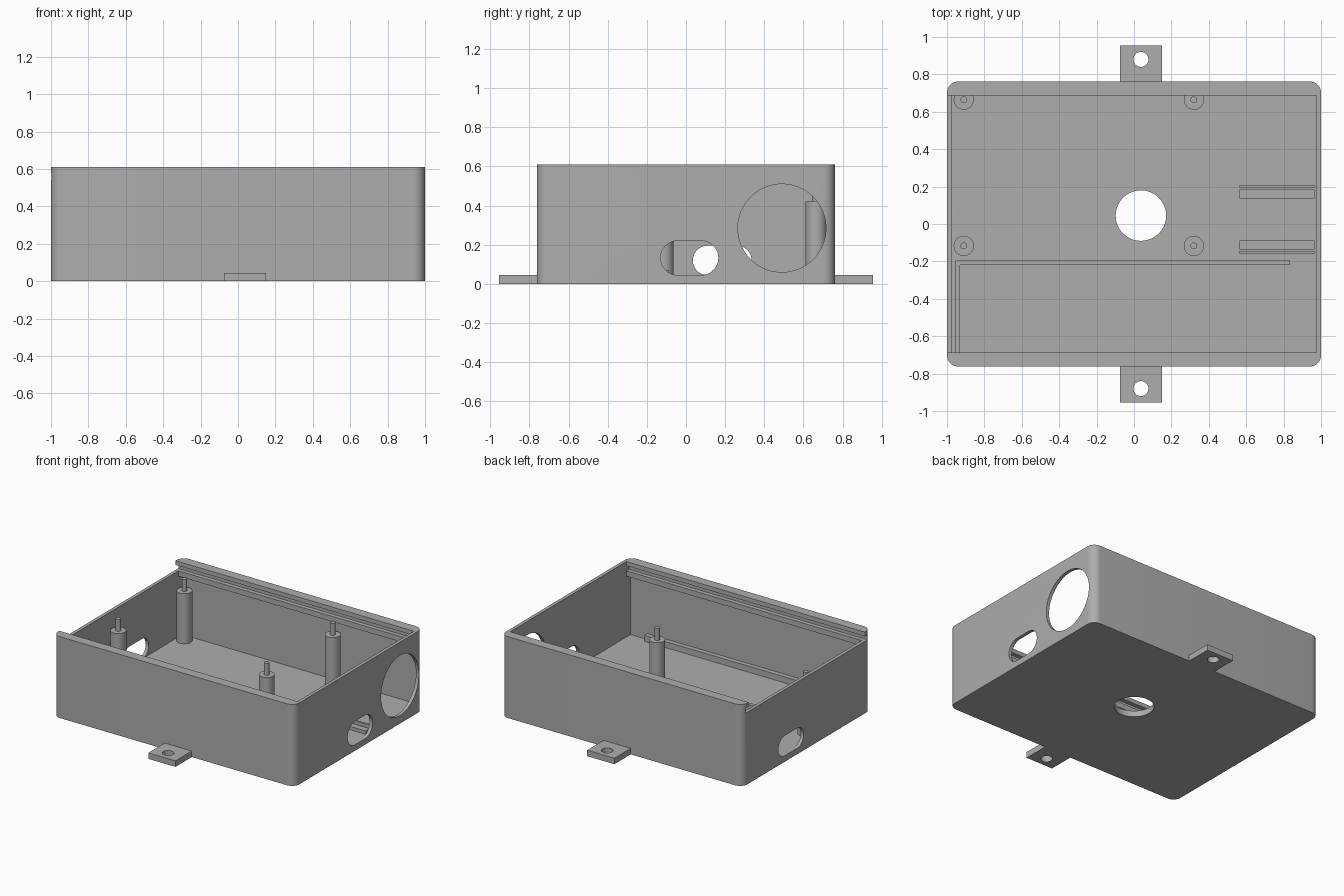
import bpy, bmesh
from mathutils import Matrix

if "Cube" in bpy.data.objects:
    bpy.data.objects.remove(bpy.data.objects["Cube"], do_unlink=True)

grey = bpy.data.materials.new("plain grey")
grey.use_nodes = True
COLOUR = (0.42, 0.42, 0.42, 1)
grey.diffuse_color = COLOUR
grey.node_tree.nodes["Principled BSDF"].inputs["Base Color"].default_value = COLOUR

FLOOR, WALL_X, WALL_Y, TOP = 0.045, 0.975, 0.735, 0.61


def finish(name, bm):
    mesh = bpy.data.meshes.new(name)
    bm.to_mesh(mesh)
    bm.free()
    mesh.materials.append(grey)
    ob = bpy.data.objects.new(name, mesh)
    bpy.context.collection.objects.link(ob)
    return ob


def box(name, x, y, z, radius=0):
    """Box from (min, max) ranges, with optional rounded upright edges."""
    bm = bmesh.new()
    bmesh.ops.create_cube(bm, size=1)
    for v in bm.verts:
        for i, r in enumerate((x, y, z)):
            v.co[i] = r[0] if v.co[i] < 0 else r[1]
    if radius:
        upright = [e for e in bm.edges
                   if abs(e.verts[0].co.z - e.verts[1].co.z) > 0.01]
        bmesh.ops.bevel(bm, geom=upright, offset=radius, segments=8,
                        profile=0.5, affect='EDGES')
    return finish(name, bm)


def cylinder(name, centre, radius, depth, axis='Z', sides=48):
    bm = bmesh.new()
    turn = Matrix.Rotation(1.5707963, 4, 'Y') if axis == 'X' else Matrix()
    bmesh.ops.create_cone(bm, cap_ends=True, segments=sides, radius1=radius,
                          radius2=radius, depth=depth,
                          matrix=Matrix.Translation(centre) @ turn)
    return finish(name, bm)


def cut(target, cutter):
    mod = target.modifiers.new("cut", 'BOOLEAN')
    mod.operation, mod.solver, mod.object = 'DIFFERENCE', 'EXACT', cutter
    bpy.context.view_layer.objects.active = target
    bpy.ops.object.modifier_apply(modifier=mod.name)
    bpy.data.objects.remove(cutter, do_unlink=True)


def cut_slot(target, x, y, z):
    """Round-ended slot through an end wall."""
    r = (z[1] - z[0]) / 2
    mid = (z[0] + z[1]) / 2
    slot = box("slot_cutter", (x - 0.1, x + 0.1), y, z)
    bm = bmesh.new()
    bm.from_mesh(slot.data)
    ends = [e for e in bm.edges
            if abs(e.verts[0].co.x - e.verts[1].co.x) > 0.01]
    bmesh.ops.bevel(bm, geom=ends, offset=r * 0.999, segments=14,
                    profile=0.5, affect='EDGES')
    bm.to_mesh(slot.data)
    bm.free()
    cut(target, slot)


# Enclosure shell: cavity, lid opening between the rails, lid groove
shell = box("enclosure", (-1, 1), (-0.762, 0.762), (0, TOP), 0.06)
cut(shell, box("cavity", (-WALL_X, WALL_X), (-WALL_Y, WALL_Y), (FLOOR, 0.5)))
cut(shell, box("opening", (-WALL_X, WALL_X), (-0.688, 0.688), (0.45, 0.8)))
cut(shell, box("lid_groove", (-1.2, WALL_X), (-0.72, 0.72), (0.54, 0.578)))
cut(shell, box("lid_entry", (-1.2, -0.9), (-0.688, 0.688), (0.54, 0.8)))

# Cable holes in the floor and end walls
cut(shell, cylinder("floor_hole", (0.037, 0.045, 0), 0.135, 0.3, sides=64))
cut(shell, cylinder("round_port", (1, 0.49, 0.285), 0.225, 0.2, 'X', 64))
cut_slot(shell, 1, (-0.13, 0.165), (FLOOR, 0.22))
cut_slot(shell, -1, (0.035, 0.335), (FLOOR, 0.195))

# Mounting tabs
tabs = []
for side, name in ((-1, "front_tab"), (1, "back_tab")):
    ys = sorted((side * 0.75, side * 0.955))
    tab = box(name, (-0.075, 0.15), ys, (0, FLOOR))
    cut(tab, cylinder("screw_hole", (0.037, side * 0.88, 0), 0.04, 0.3))
    tabs.append(tab)

# Board standoffs with locating pins
posts = []
for x in (-0.91, 0.32):
    for y in (-0.117, 0.665):
        posts.append(cylinder("standoff", (x, y, 0.23), 0.054, 0.38))
        posts.append(cylinder("standoff_pin", (x, y, 0.46), 0.018, 0.1, sides=24))

# Low guide ridges beside the slot, mirrored about y = 0.024
for side in (-1, 1):
    for name, a, b, top in (("guide_pad", 0.112, 0.16, 0.07),
                            ("guide_ridge", 0.169, 0.184, 0.09)):
        ys = sorted((0.024 + side * a, 0.024 + side * b))
        box(name, (0.565, 0.965), ys, (FLOOR - 0.01, top))

# Three-sided tray ribs
rib_z = (FLOOR - 0.01, 0.09)
box("tray_back_rib", (-0.955, 0.835), (-0.22, -0.195), rib_z)
box("tray_left_rib", (-0.955, -0.93), (-0.74, -0.195), rib_z)
box("tray_front_rib", (-0.955, 0.835), (-0.74, -0.7), rib_z)

# Smooth the round surfaces, keeping hard edges
for ob in [shell] + tabs + posts:
    bpy.ops.object.select_all(action='DESELECT')
    ob.select_set(True)
    bpy.context.view_layer.objects.active = ob
    bpy.ops.object.shade_smooth_by_angle(angle=0.5)
